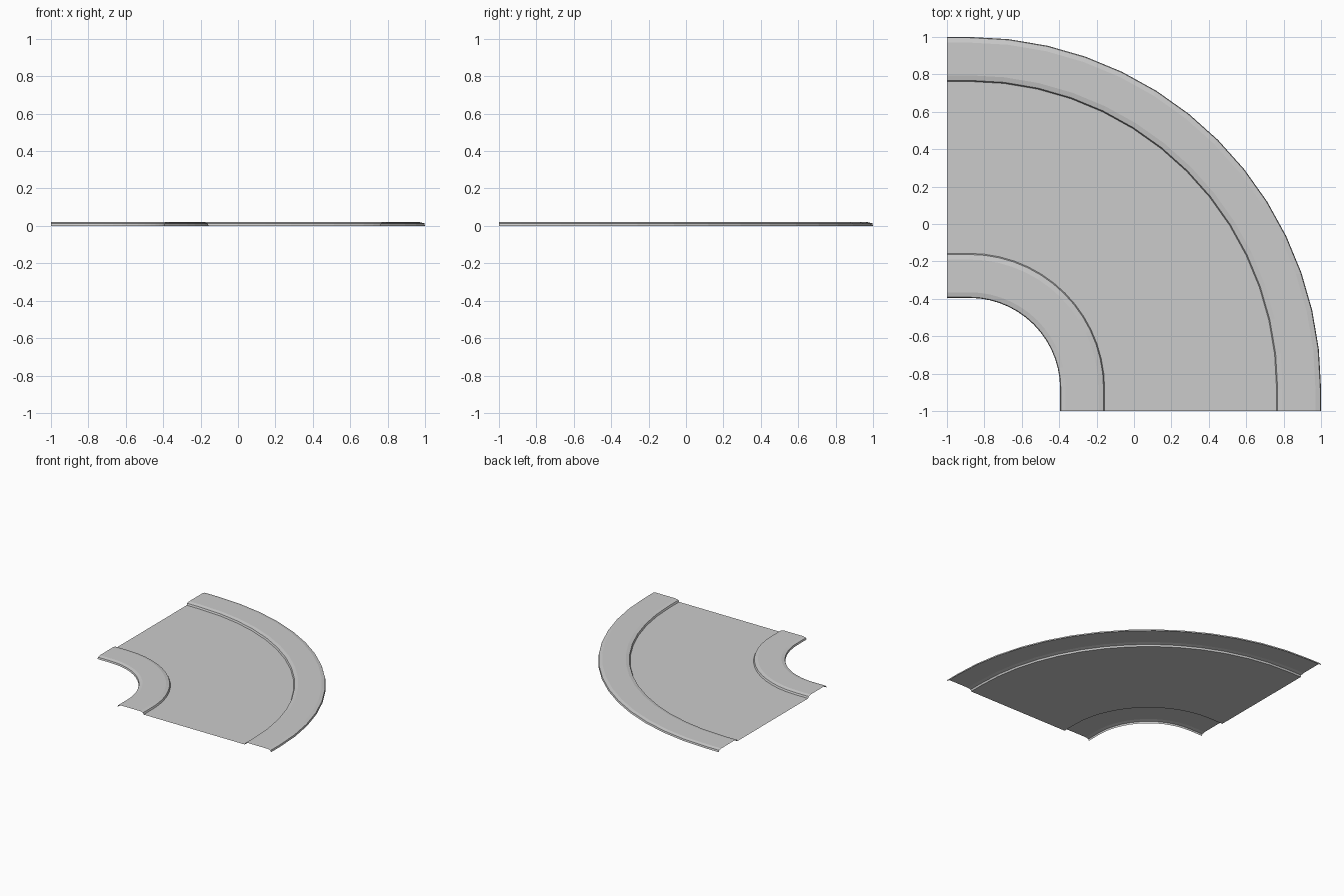
import bpy, bmesh, math

if "Cube" in bpy.data.objects:
    bpy.data.objects.remove(bpy.data.objects["Cube"])

CENTRE = -0.88      # arc centre on both axes; short straights run from -1 to here
SEGMENTS = 14

# Kerb cross-section: (inset from outer edge, height)
KERB = [(0.0, 0.0), (0.004, 0.014), (0.03, 0.02), (0.205, 0.02), (0.232, 0.014), (0.238, 0.0)]
OUTER = 1.0
INNER = -0.395


def sweep(name, profile):
    """Sweep (offset, height) points round the corner as an open sheet."""
    bm = bmesh.new()
    rows = []
    for off, z in profile:
        r = off - CENTRE
        pts = [(-1, off)]
        for i in range(SEGMENTS + 1):
            a = math.pi / 2 * (1 - i / SEGMENTS)
            pts.append((CENTRE + r * math.cos(a), CENTRE + r * math.sin(a)))
        pts.append((off, -1))
        rows.append([bm.verts.new((x, y, z)) for x, y in pts])
    for a, b in zip(rows, rows[1:]):
        for i in range(len(a) - 1):
            bm.faces.new((a[i], b[i], b[i + 1], a[i + 1]))
    bm.normal_update()
    if sum(f.normal.z for f in bm.faces) < 0:
        bmesh.ops.reverse_faces(bm, faces=bm.faces[:])
    me = bpy.data.meshes.new(name)
    bm.to_mesh(me)
    bm.free()
    ob = bpy.data.objects.new(name, me)
    bpy.context.collection.objects.link(ob)
    return ob


# Raised pavements on each side of the bend
sweep("outer_kerb", [(OUTER - d, z) for d, z in KERB])
sweep("inner_kerb", [(INNER + d, z) for d, z in KERB])

# Flat road surface between them
sweep("road_surface", [(OUTER - KERB[-1][0], 0), (INNER + KERB[-1][0], 0)])
